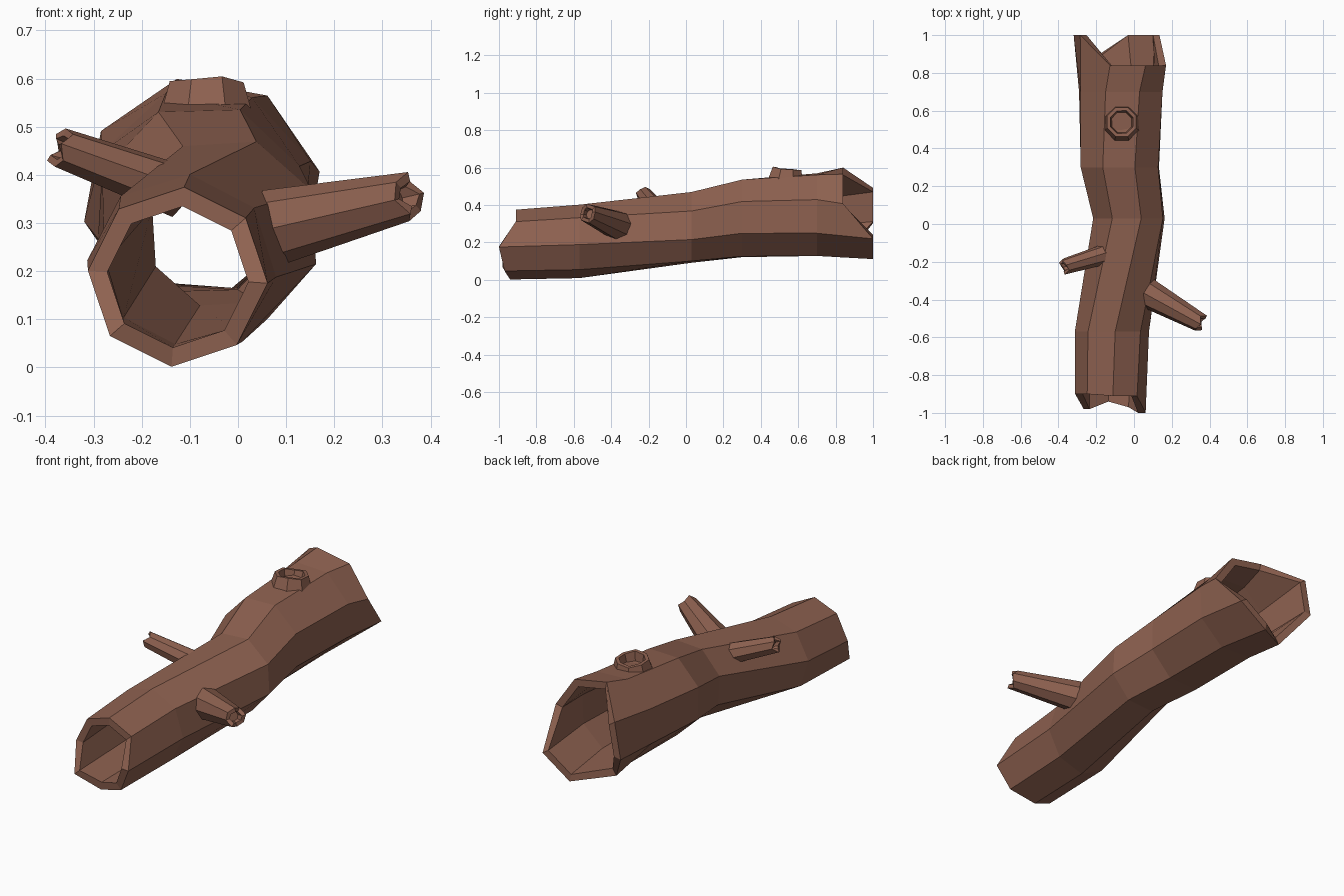
import bpy, bmesh
from math import sin, cos, radians, pi
from mathutils import Vector

if "Cube" in bpy.data.objects:
    bpy.data.objects.remove(bpy.data.objects["Cube"])

SIDES = 8
bark = bpy.data.materials.new("bark")
bark.diffuse_color = (0.27, 0.12, 0.08, 1)
bark.use_nodes = True
bark.node_tree.nodes["Principled BSDF"].inputs["Base Color"].default_value = bark.diffuse_color


def skin(name, rings, close=False, cap=False):
    """Join rings of points with quads; optionally loop round or cap the last ring."""
    bm = bmesh.new()
    loops = [[bm.verts.new(p) for p in ring] for ring in rings]
    pairs = list(zip(loops, loops[1:])) + ([(loops[-1], loops[0])] if close else [])
    for a, b in pairs:
        for i in range(SIDES):
            j = (i + 1) % SIDES
            bm.faces.new((a[i], a[j], b[j], b[i]))
    if cap:
        bm.faces.new(loops[0])
        bm.faces.new(loops[-1])
    bmesh.ops.recalc_face_normals(bm, faces=bm.faces)
    mesh = bpy.data.meshes.new(name)
    bm.to_mesh(mesh)
    bm.free()
    mesh.materials.append(bark)
    obj = bpy.data.objects.new(name, mesh)
    bpy.context.collection.objects.link(obj)
    return obj


# Hollow trunk: y, centre x, centre z, radius, twist in degrees
sections = [
    (-0.94, -0.125, 0.188, 0.187, -4),
    (-0.57, -0.117, 0.205, 0.197, -5),
    (0.03, -0.027, 0.280, 0.200, -19),
    (0.30, -0.075, 0.328, 0.222, -21),
    (0.70, -0.070, 0.348, 0.235, -25),
    (0.92, -0.075, 0.355, 0.250, -33),
]
# Jagged end positions, counter-clockwise from the right-hand edge
front_y = [-1.0, -0.91, -0.91, -0.90, -0.90, -0.98, -0.94, -0.97]
back_y = [1.0, 0.84, 0.84, 0.84, 1.0, 1.0, 0.88, 1.0]


def trunk_ring(k, inset):
    y, cx, cz, r, twist = sections[k]
    ends = {0: front_y, len(sections) - 1: back_y}.get(k, [y] * SIDES)
    ring = []
    for i in range(SIDES):
        a = radians(twist + 45 * i)
        ring.append((cx + (r - inset) * cos(a), ends[i], cz + (r - inset) * sin(a)))
    return ring


order = range(len(sections))
outer = [trunk_ring(k, 0) for k in order]
inner = [trunk_ring(k, 0.04) for k in reversed(order)]
skin("trunk", outer + inner, close=True)


# Broken stubs with a hollow end
def stub(name, base, tip, r0, r1, r_in, depth, jag):
    base, tip = Vector(base), Vector(tip)
    axis = (tip - base).normalized()
    turn = Vector((0, 0, 1)).rotation_difference(axis)

    def ring(centre, r, jagged=0):
        pts = []
        for i in range(SIDES):
            a = 2 * pi * (i + 0.5) / SIDES
            p = Vector((r * cos(a), r * sin(a), jagged * sin(2.4 * i)))
            pts.append(centre + turn @ p)
        return pts

    skin(name, [ring(base, r0), ring(tip, r1, jag), ring(tip, r_in, jag),
                ring(tip - axis * depth, r_in * 0.85)], cap=True)


stub("right_branch", (0.07, -0.365, 0.29), (0.355, -0.525, 0.355),
     0.080, 0.050, 0.030, 0.03, 0.014)
stub("left_branch", (-0.12, -0.15, 0.365), (-0.37, -0.225, 0.457),
     0.056, 0.042, 0.026, 0.03, 0.012)
stub("top_knot", (-0.065, 0.530, 0.505), (-0.065, 0.540, 0.592),
     0.108, 0.083, 0.065, 0.045, 0.004)
